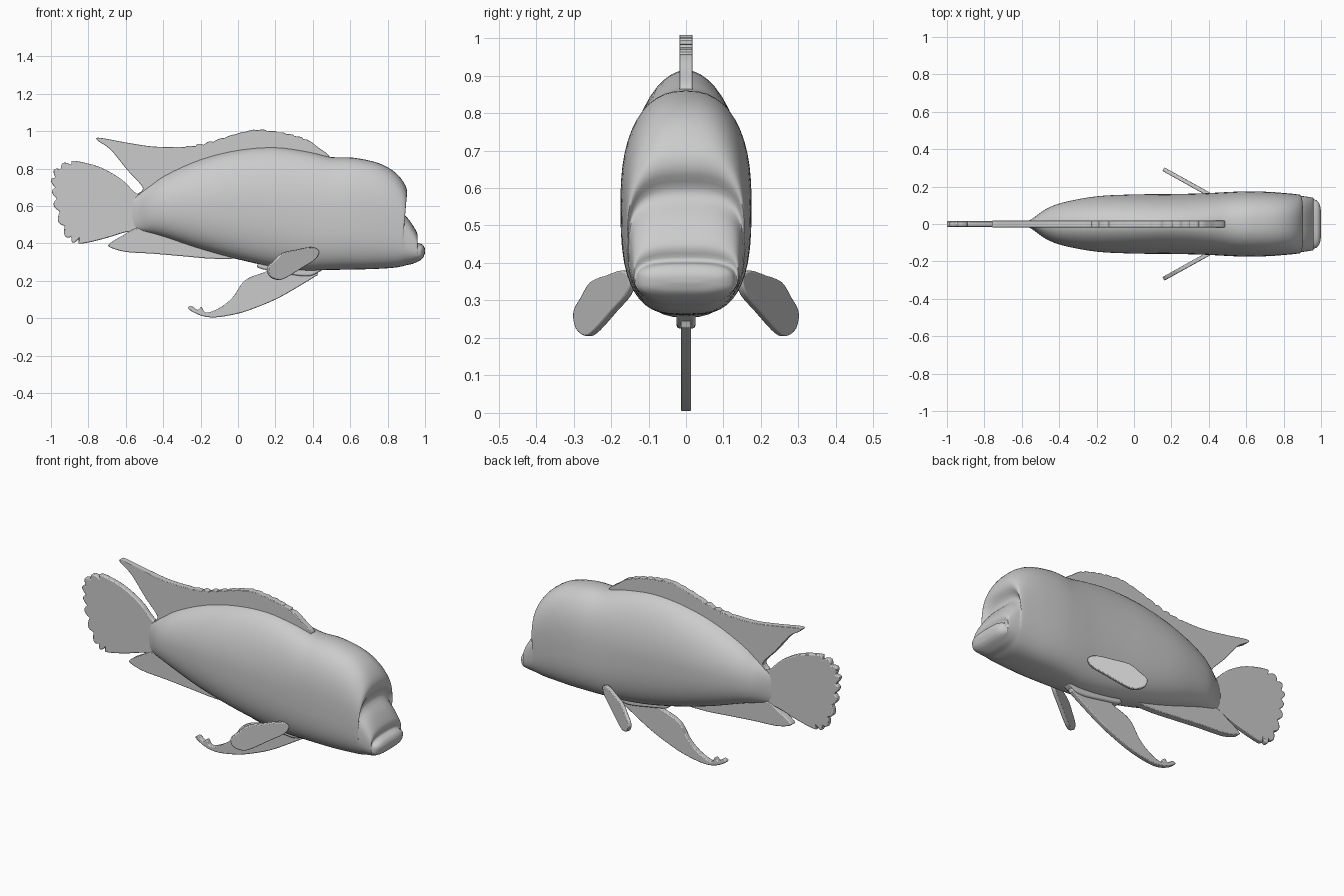
import bpy, bmesh, math
from mathutils import Vector

if "Cube" in bpy.data.objects:
    bpy.data.objects.remove(bpy.data.objects["Cube"])

mat = bpy.data.materials.new("plain grey")
mat.diffuse_color = (0.6, 0.6, 0.6, 1)
mat.use_nodes = True
mat.node_tree.nodes["Principled BSDF"].inputs["Base Color"].default_value = mat.diffuse_color


def spline(pts, steps, closed=False):
    """Catmull-Rom interpolation of tuples of any length."""
    n, out = len(pts), []
    for i in range(n if closed else n - 1):
        p = [pts[j % n] if closed else pts[min(max(j, 0), n - 1)]
             for j in range(i - 1, i + 3)]
        for s in range(steps):
            t = s / steps
            out.append(tuple(
                0.5 * (2 * b + (c - a) * t + (2 * a - 5 * b + 4 * c - d) * t * t
                       + (3 * b - a - 3 * c + d) * t ** 3)
                for a, b, c, d in zip(*p)))
    return out if closed else out + [tuple(pts[-1])]


def finish(bm, name, angle):
    bmesh.ops.recalc_face_normals(bm, faces=bm.faces)
    me = bpy.data.meshes.new(name)
    bm.to_mesh(me)
    bm.free()
    ob = bpy.data.objects.new(name, me)
    bpy.context.collection.objects.link(ob)
    me.materials.append(mat)
    bpy.ops.object.select_all(action='DESELECT')
    ob.select_set(True)
    bpy.context.view_layer.objects.active = ob
    bpy.ops.object.shade_smooth_by_angle(angle=math.radians(angle))
    return ob


def fin(name, outline, half, steps=6, waves=None, place=lambda x, z: (x, 0, z)):
    """Plate from an x-z outline; waves = (first point, last point, count, depth)."""
    pts = spline(outline, steps, True)
    if waves:
        first, last, count, depth = waves
        cx = sum(p[0] for p in outline) / len(outline)
        cz = sum(p[1] for p in outline) / len(outline)
        a, b = first * steps, last * steps
        for i in range(a, b + 1):
            k = depth * (1 - abs(math.sin(math.pi * count * (i - a) / (b - a))))
            d = Vector((cx - pts[i][0], cz - pts[i][1])).normalized() * k
            pts[i] = (pts[i][0] + d.x, pts[i][1] + d.y)
    bm = bmesh.new()
    face = bm.faces.new([bm.verts.new(place(*p)) for p in pts])
    face.normal_update()
    nrm = face.normal.copy()
    bmesh.ops.translate(bm, verts=bm.verts, vec=-nrm * half)
    ext = bmesh.ops.extrude_face_region(bm, geom=[face])
    bmesh.ops.translate(bm, vec=nrm * half * 2,
                        verts=[v for v in ext['geom'] if isinstance(v, bmesh.types.BMVert)])
    if face.is_valid and len(bm.faces) == len(pts) + 1:
        bm.faces.new([v for v in face.verts])
    ob = finish(bm, name, 40)
    bev = ob.modifiers.new("soft rim", 'BEVEL')
    bev.width, bev.segments, bev.limit_method = half * 0.4, 2, 'ANGLE'
    bev.angle_limit = math.radians(60)
    return ob


# Body: rings (top x, top z, bottom x, bottom z, half width, top power, bottom power)
rings = [
    (-.57, .65, -.57, .48, .012, 2, 2),
    (-.53, .67, -.53, .465, .038, 2, 2),
    (-.47, .71, -.47, .455, .08, 2, 2.2),
    (-.38, .77, -.38, .43, .115, 2, 2.3),
    (-.2, .85, -.2, .37, .148, 1.9, 2.4),
    (0, .90, 0, .315, .158, 1.9, 2.5),
    (.2, .915, .2, .272, .16, 1.9, 2.5),
    (.38, .89, .36, .255, .164, 2.1, 2.6),
    (.5, .862, .47, .258, .17, 2.3, 2.8),
    (.62, .858, .58, .26, .175, 2.4, 2.9),
    (.75, .83, .68, .262, .172, 2.5, 3),
    (.84, .78, .76, .265, .166, 2.6, 3),
    (.895, .71, .83, .27, .16, 2.8, 3),
    (.902, .65, .87, .276, .156, 3, 3),
    (.87, .585, .90, .284, .152, 3, 3),
    (.92, .52, .93, .29, .146, 3, 3),
    (.96, .45, .955, .30, .14, 3, 3),
    (.952, .408, .965, .305, .134, 3, 3),
    (.985, .395, .977, .312, .122, 3, 3),
    (1.0, .372, .99, .325, .09, 3, 3),
    (1.0, .35, .998, .343, .03, 2, 2),
]
SEG = 48
bm = bmesh.new()
loops = []
for xt, zt, xb, zb, w, et, eb in spline(rings, 4):
    loop = []
    for k in range(SEG):
        a = 2 * math.pi * k / SEG
        c, s = math.cos(a), math.sin(a)
        e = 2 / (et if c > 0 else eb)
        u = 0.5 + 0.5 * math.copysign(abs(c) ** e, c)
        y = w * math.copysign(abs(s) ** e, s)
        loop.append(bm.verts.new((xb + (xt - xb) * u, y, zb + (zt - zb) * u)))
    loops.append(loop)
for r0, r1 in zip(loops, loops[1:]):
    for k in range(SEG):
        j = (k + 1) % SEG
        bm.faces.new((r0[k], r0[j], r1[j], r1[k]))
bm.faces.new(loops[0])
bm.faces.new(loops[-1])
finish(bm, "body", 70)

# Dorsal fin with scalloped crest
fin("dorsal_fin", [
    (.48, .855), (.42, .92), (.36, .96), (.28, .985), (.2, 1.0), (.1, 1.01), (0, .99),
    (-.1, .96), (-.2, .935), (-.3, .918), (-.45, .918), (-.6, .94), (-.74, .965),
    (-.75, .95), (-.68, .90), (-.59, .79), (-.51, .70), (-.53, .66), (-.4, .68),
    (-.2, .78), (0, .82), (.25, .83)], .018, 8, (2, 9, 12, .014))

# Tail fin with scalloped rear edge
fin("tail_fin", [
    (-.48, .66), (-.54, .665), (-.62, .74), (-.72, .80), (-.82, .832), (-.9, .84),
    (-.97, .81), (-1.0, .75), (-.995, .68), (-.985, .6), (-.955, .5), (-.91, .42),
    (-.86, .40), (-.8, .405), (-.7, .43), (-.6, .46), (-.48, .48)],
    .015, 8, (5, 12, 8, .025))

# Anal fin under the tail root
fin("anal_fin", [
    (0, .33), (-.12, .318), (-.3, .332), (-.45, .345), (-.6, .355), (-.685, .38),
    (-.685, .40), (-.62, .44), (-.52, .485), (-.3, .47), (-.1, .42)], .02)

# Ventral fin trailing to a curled tip
fin("ventral_fin", [
    (.42, .29), (.425, .235), (.41, .222), (.35, .185), (.22, .11), (.1, .058),
    (0, .025), (-.12, .005), (-.2, .015), (-.265, .05), (-.25, .066), (-.215, .045),
    (-.195, .06), (-.17, .03), (-.1, .055), (-.03, .11), (.04, .205), (.15, .25),
    (.2, .29)], .014)

# Keel blending the ventral fin into the belly
fin("belly_keel", [(.46, .29), (.42, .24), (.36, .225), (.25, .24), (.1, .275), (.2, .32)], .025)

# Pectoral fins, one on each side, swept outward
for side, label in ((-1, "right"), (1, "left")):
    fin("pectoral_fin_" + label,
        [(.43, .36), (.39, .38), (.315, .367), (.24, .35), (.195, .31), (.158, .27),
         (.17, .225), (.215, .205), (.26, .22), (.34, .27), (.41, .315)], .011, 3,
        place=lambda x, z, s=side: (x, s * (.153 + (.41 - x) * .555), z))
